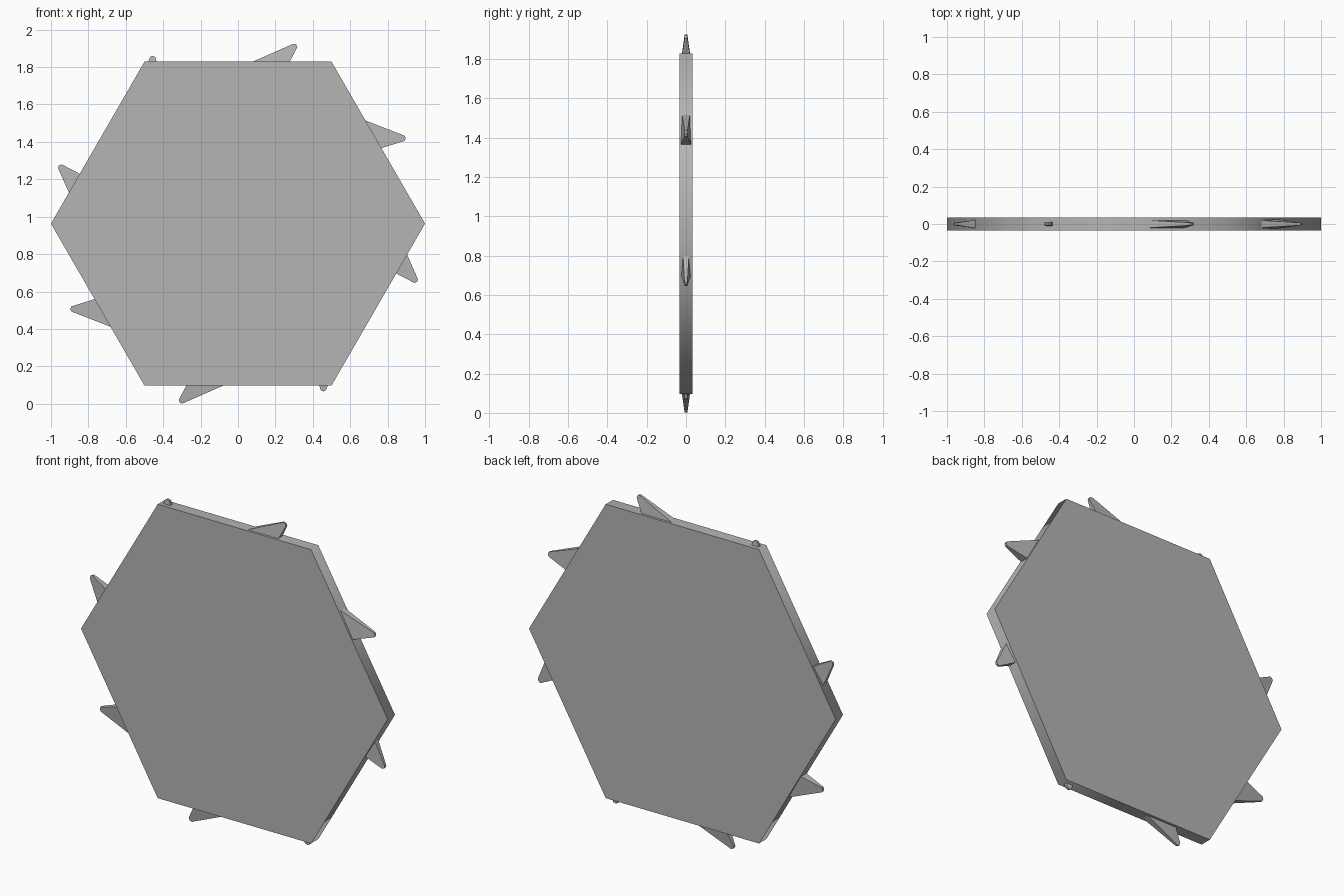
import bpy, bmesh, math

if "Cube" in bpy.data.objects:
    bpy.data.objects.remove(bpy.data.objects["Cube"])

CZ = 0.963      # height of the centre
HALF = 0.034    # half thickness of the plate

# Dark grey steel
steel = bpy.data.materials.new("dark_grey")
steel.diffuse_color = (0.46, 0.46, 0.46, 1)
steel.use_nodes = True
steel.node_tree.nodes["Principled BSDF"].inputs["Base Color"].default_value = steel.diffuse_color


def slab(name, profile):
    """Closed solid from (x, z, half width) outline points."""
    n = len(profile)
    verts = [(x, -w, z) for x, z, w in profile] + [(x, w, z) for x, z, w in profile]
    faces = [tuple(range(n)), tuple(range(2 * n - 1, n - 1, -1))]
    faces += [(i, (i + 1) % n, (i + 1) % n + n, i + n) for i in range(n)]
    me = bpy.data.meshes.new(name)
    me.from_pydata(verts, [], faces)
    bm = bmesh.new()
    bm.from_mesh(me)
    bmesh.ops.recalc_face_normals(bm, faces=bm.faces)
    bm.to_mesh(me)
    bm.free()
    me.materials.append(steel)
    ob = bpy.data.objects.new(name, me)
    ob.location.z = CZ
    bpy.context.collection.objects.link(ob)
    return ob


# Hexagonal plate, rim shaded smooth between its two flat sides
plate = slab("hexagon_plate", [(math.cos(math.radians(a)), math.sin(math.radians(a)), HALF)
                               for a in range(0, 360, 60)])
bpy.context.view_layer.objects.active = plate
plate.select_set(True)
bpy.ops.object.shade_smooth_by_angle(angle=math.radians(70))

# Eight raked saw teeth, wide at the root and thin at the blunt tip
tooth = [(-0.06, 0.805, 0.029), (0.297, 0.962, 0.007),
         (0.311, 0.958, 0.006), (0.317, 0.943, 0.007), (0.245, 0.805, 0.029)]
for i in range(8):
    ob = slab(f"saw_tooth_{i + 1}", tooth)
    ob.rotation_euler.y = i * math.pi / 4
